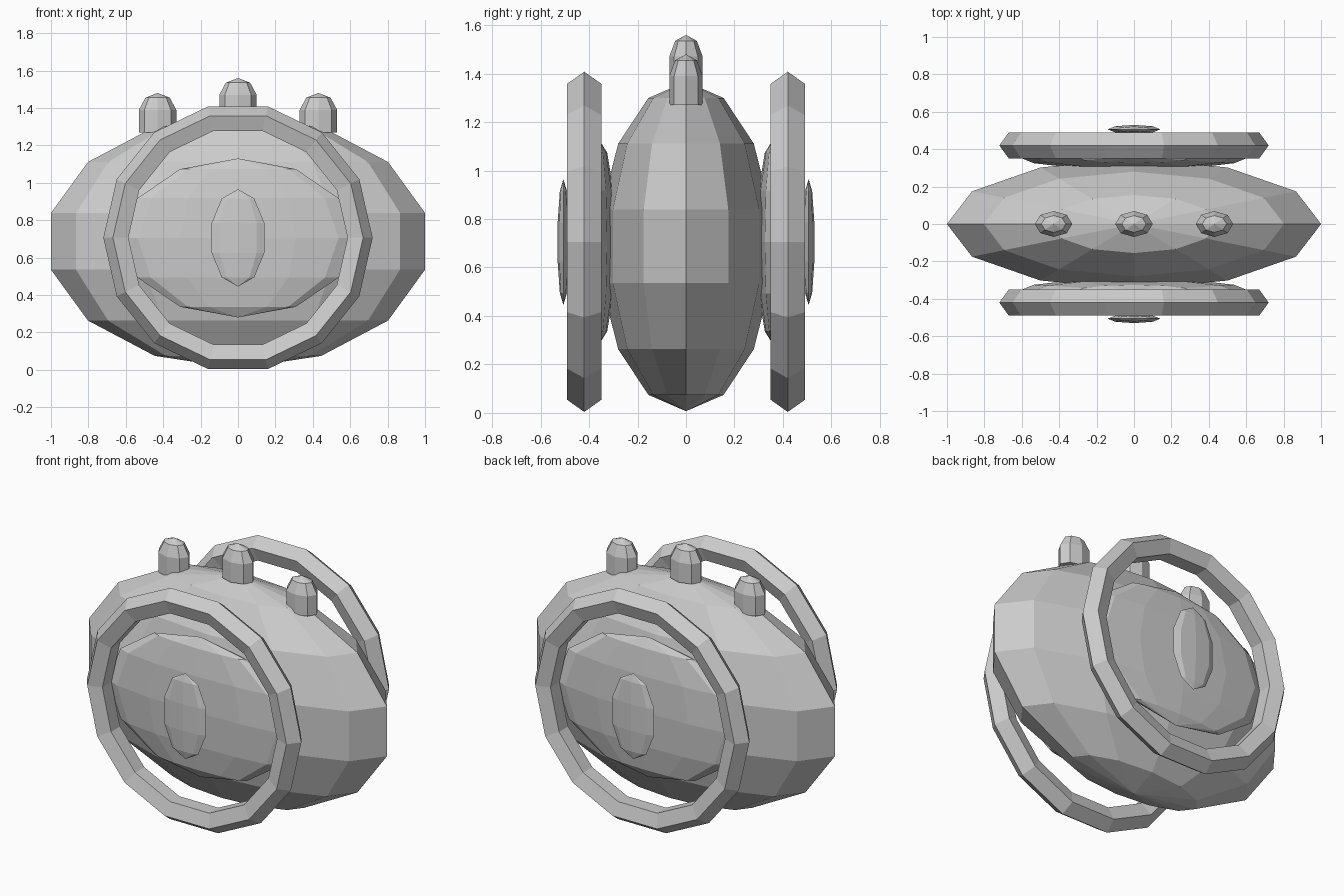
import bpy, bmesh, math
from mathutils import Matrix

if "Cube" in bpy.data.objects:
    bpy.data.objects.remove(bpy.data.objects["Cube"])


def finish(name, bm):
    bmesh.ops.recalc_face_normals(bm, faces=bm.faces)
    me = bpy.data.meshes.new(name)
    bm.to_mesh(me)
    bm.free()
    ob = bpy.data.objects.new(name, me)
    bpy.context.collection.objects.link(ob)
    return ob


def ellipsoid(name, center, radii, segs, rings):
    bm = bmesh.new()
    mat = Matrix.Translation(center) @ Matrix.Diagonal((*radii, 1))
    bmesh.ops.create_uvsphere(bm, u_segments=segs, v_segments=rings, radius=1, matrix=mat)
    return finish(name, bm)


def stud(name, x, z):
    # Eight-sided post with a faceted dome
    bm = bmesh.new()
    rows = []
    for scale, h in ((1, 0), (1, 0.12), (0.65, 0.185)):
        rows.append([bm.verts.new((x + 0.1 * scale * math.cos(i * math.pi / 4),
                                   0.069 * scale * math.sin(i * math.pi / 4), z + h))
                     for i in range(8)])
    tip = bm.verts.new((x, 0, z + 0.21))
    for i in range(8):
        j = (i + 1) % 8
        for a, b in zip(rows, rows[1:]):
            bm.faces.new((a[i], a[j], b[j], b[i]))
        bm.faces.new((rows[-1][i], rows[-1][j], tip))
    bm.faces.new(rows[0][::-1])
    return finish(name, bm)


# Flattened main body
ellipsoid("body", (0, 0, 0.687), (1.026, 0.358, 0.68), 12, 7)

# Lens, pupil and rim on the front and back
for label, s in (("front", -1), ("back", 1)):
    ellipsoid(label + "_lens", (0, s * 0.36, 0.705), (0.62, 0.07, 0.425), 12, 6)
    ellipsoid(label + "_pupil", (0, s * 0.506, 0.705), (0.148, 0.025, 0.26), 8, 5)
    bpy.ops.mesh.primitive_torus_add(major_segments=14, minor_segments=5,
                                     major_radius=0.646, minor_radius=0.074,
                                     location=(0, s * 0.42, 0.706),
                                     rotation=(math.pi / 2, 0, 0))
    bpy.context.object.name = label + "_rim"

# Row of studs along the top
for name, x, z in (("left_stud", -0.43, 1.27), ("middle_stud", 0, 1.35), ("right_stud", 0.43, 1.27)):
    stud(name, x, z)
